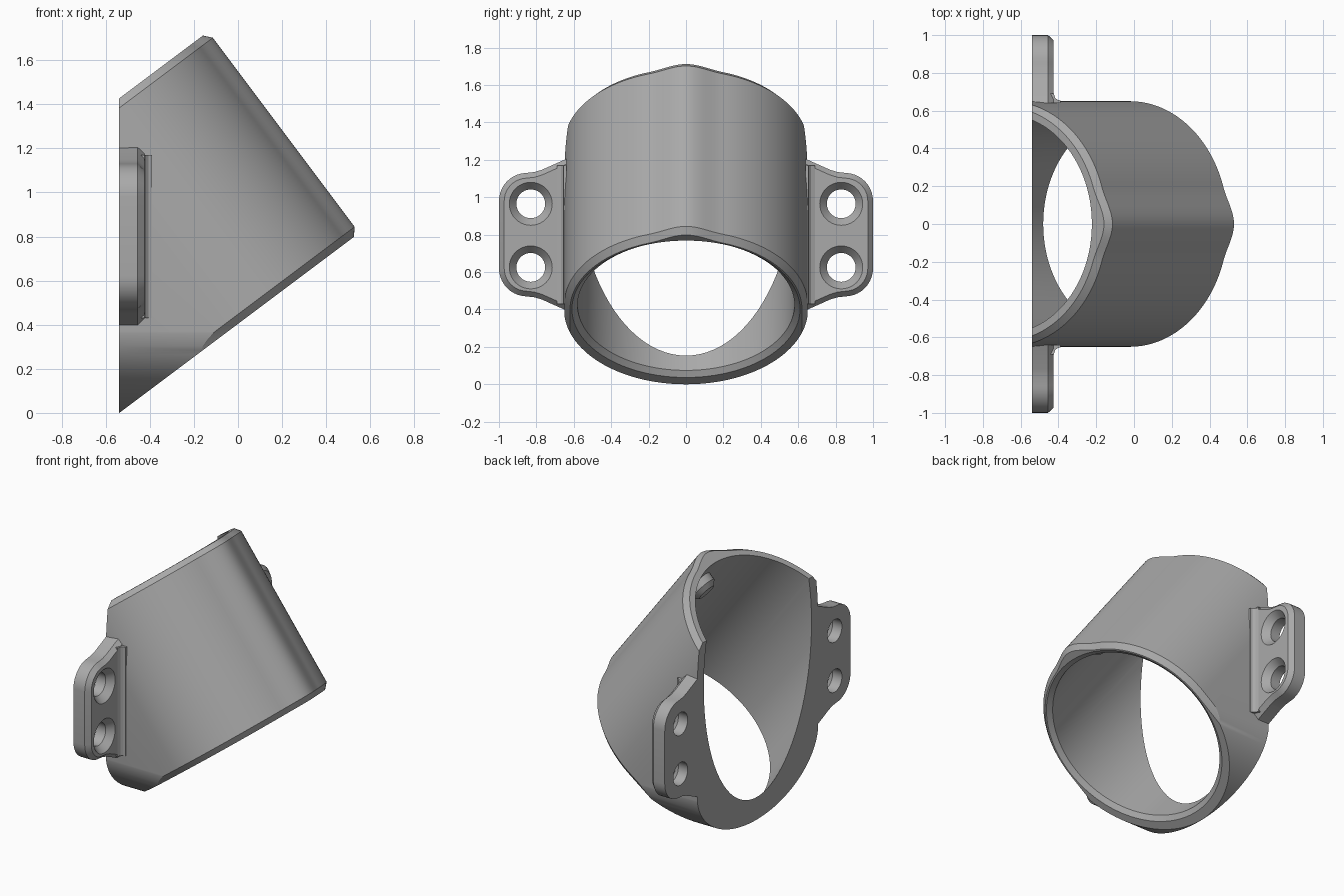
import bpy, bmesh, math
from mathutils import Vector

old = bpy.data.objects.get("Cube")
if old:
    bpy.data.objects.remove(old)

grey = bpy.data.materials.new("neutral grey")
grey.use_nodes = True
grey.diffuse_color = (0.4, 0.4, 0.4, 1)
grey.node_tree.nodes["Principled BSDF"].inputs["Base Color"].default_value = (0.4, 0.4, 0.4, 1)

WALL = -0.54                 # flat mounting plane
TOP, BOTTOM = -1.465, -0.323 # tube ends along its tilted axis
CENTRE, R, BORE = 0.24, 0.65, 0.58


def tilted(u, y, s):
    """Point from across, sideways and along the tilted tube axis."""
    return Vector((0.8 * u + 0.6 * s, y, 0.6 * u - 0.8 * s))


def loft(name, rings):
    """Closed solid through matching rings of points."""
    bm = bmesh.new()
    rows = [[bm.verts.new(p) for p in ring] for ring in rings]
    n = len(rows[0])
    for a, b in zip(rows, rows[1:]):
        for i in range(n):
            j = (i + 1) % n
            bm.faces.new((a[i], a[j], b[j], b[i]))
    bm.faces.new(rows[0])
    bm.faces.new(rows[-1])
    bmesh.ops.recalc_face_normals(bm, faces=bm.faces)
    mesh = bpy.data.meshes.new(name)
    bm.to_mesh(mesh)
    bm.free()
    mesh.materials.append(grey)
    ob = bpy.data.objects.new(name, mesh)
    bpy.context.collection.objects.link(ob)
    return ob


def combine(ob, cutter, operation):
    """Apply a boolean and drop the cutter."""
    mod = ob.modifiers.new("cut", 'BOOLEAN')
    mod.operation, mod.solver, mod.object = operation, 'EXACT', cutter
    cutter.hide_render = True
    bpy.context.view_layer.objects.active = ob
    bpy.ops.object.modifier_apply(modifier=mod.name)
    bpy.data.objects.remove(cutter)


def smooth(ob):
    bpy.ops.object.select_all(action='DESELECT')
    ob.select_set(True)
    bpy.context.view_layer.objects.active = ob
    bpy.ops.object.shade_smooth_by_angle(angle=math.radians(25))


def arch(s, inset):
    """Arched outline with a soft ridge along its crown."""
    r, pts = R - inset, [tilted(-0.8, inset - R, s)]
    for i in range(97):
        a = math.pi * (i / 96 - 0.5)
        y = r * math.sin(a)
        ridge = 0.04 * math.cos(math.pi * y / 0.4) ** 2 if abs(y) < 0.2 else 0
        pts.append(tilted(CENTRE + r * math.cos(a) + ridge, y, s))
    return pts + [tilted(-0.8, R - inset, s)]


def cradle(x):
    """U outline that rounds the underside."""
    w = R + 0.002
    arc = [math.pi * (i / 64 - 0.5) for i in range(65)]
    return ([Vector((x, -w, 2))]
            + [Vector((x, w * math.sin(a), 0.4 - 0.4 * math.cos(a))) for a in arc]
            + [Vector((x, w, 2))])


def tilted_circle(r, s, n=96):
    return [tilted(CENTRE + r * math.cos(math.tau * i / n),
                   r * math.sin(math.tau * i / n), s) for i in range(n)]


# Sleeve: arched tube, rounded underside, flat wall side, chamfered bore
sleeve = loft("sleeve", [arch(TOP, 0.03), arch(TOP + 0.035, 0),
                         arch(BOTTOM - 0.035, 0), arch(BOTTOM, 0.03)])
combine(sleeve, loft("underside_cutter", [cradle(WALL), cradle(1.5)]), 'INTERSECT')
bore = loft("bore_cutter", [tilted_circle(BORE, TOP - 0.5), tilted_circle(BORE, BOTTOM - 0.025),
                            tilted_circle(0.61, BOTTOM), tilted_circle(0.61, BOTTOM + 0.3)])
combine(sleeve, bore, 'DIFFERENCE')
smooth(sleeve)


def ear_outline(x, side, d):
    """Rounded tab outline, mirrored about its middle height."""
    half = [(0.64, 0.405 - d), (0.77, 0.347 - d), (0.81, 0.335 - d)]
    for i in range(11):
        a = math.radians(88 - 8.8 * i)
        half.append((0.85 + (0.15 - d) * math.cos(a), 0.18 + (0.15 - d) * math.sin(a)))
    pts = half + [(y, -z) for y, z in reversed(half)]
    return [Vector((x, side * y, 0.8 + z)) for y, z in pts]


def hole_ring(x, y, z, r, n=40):
    return [Vector((x, y + r * math.cos(math.tau * i / n),
                    z + r * math.sin(math.tau * i / n))) for i in range(n)]


def fillet_ring(z, side):
    pts = [(-0.5, 0.64), (-0.39, 0.64), (-0.39, 0.654), (-0.405, 0.657),
           (-0.417, 0.668), (-0.425, 0.69), (-0.5, 0.69)]
    return [Vector((x, side * y, z)) for x, y in pts]


# Mounting ears with countersunk screw holes, and fillets to the sleeve
for label, side in (("back", 1), ("front", -1)):
    ear = loft(label + "_mounting_ear", [ear_outline(WALL, side, 0),
               ear_outline(-0.455, side, 0), ear_outline(-0.425, side, 0.028)])
    for z in (0.965, 0.625):
        y = 0.83 * side
        combine(ear, loft("screw_hole_cutter", [
            hole_ring(-0.7, y, z, 0.077), hole_ring(-0.47, y, z, 0.077),
            hole_ring(-0.425, y, z, 0.115), hole_ring(-0.3, y, z, 0.115)]), 'DIFFERENCE')
    smooth(ear)
    smooth(loft(label + "_ear_fillet", [fillet_ring(0.43, side), fillet_ring(1.17, side)]))


def boss_ring(u, s, r, n=24):
    return [tilted(u, r * math.sin(math.tau * i / n), s + r * math.cos(math.tau * i / n))
            for i in range(n)]


# Small bosses inside the crown of the bore
for label, s in (("upper", TOP + 0.22), ("lower", BOTTOM - 0.3)):
    top = CENTRE + BORE
    smooth(loft(label + "_inner_boss", [boss_ring(top + 0.03, s, 0.1),
                boss_ring(top - 0.05, s, 0.09), boss_ring(top - 0.08, s, 0.06)]))
